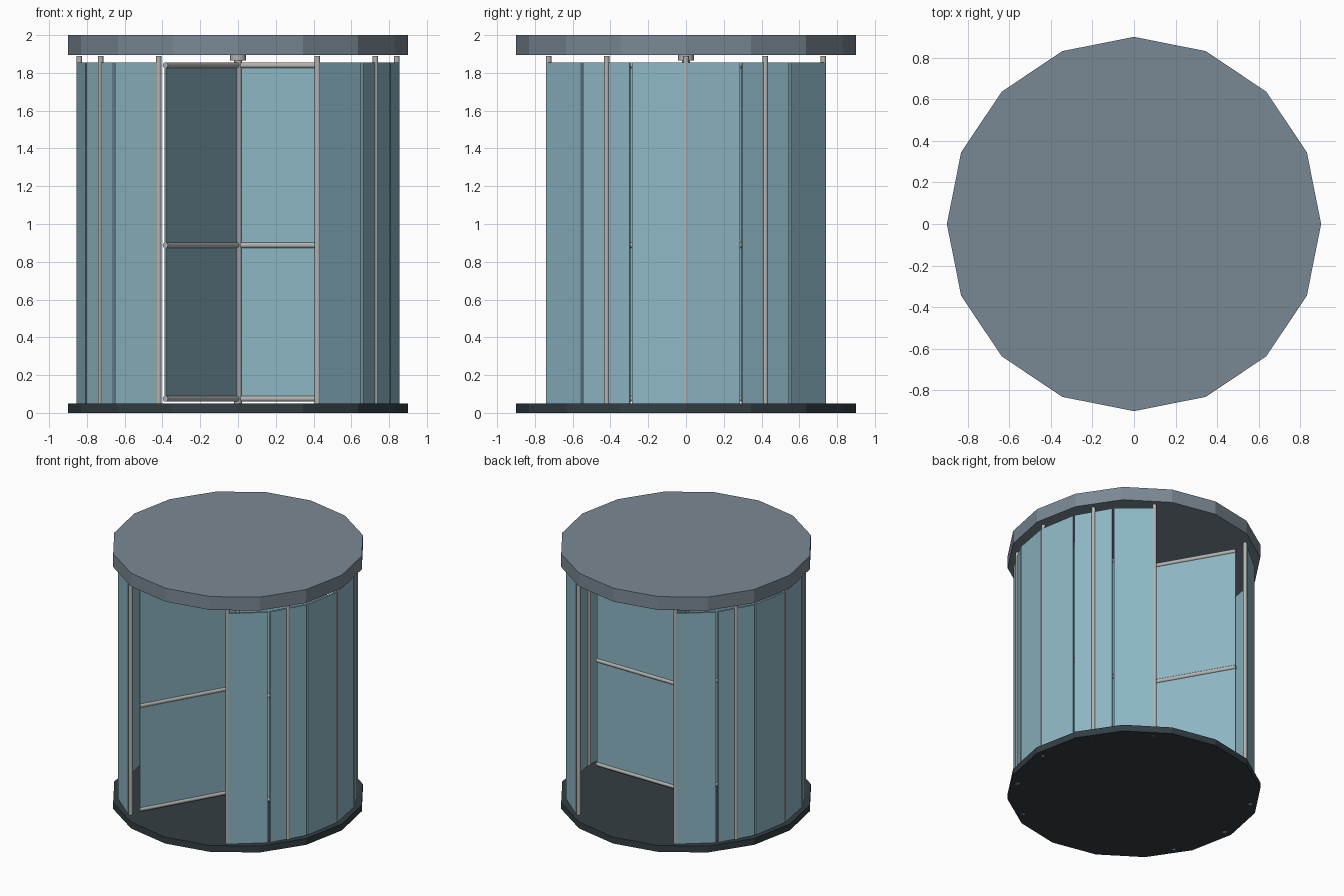
import bpy
from math import radians, cos, sin, pi
from mathutils import Matrix, Vector

if "Cube" in bpy.data.objects:
    bpy.data.objects.remove(bpy.data.objects["Cube"], do_unlink=True)


def material(name, rgb):
    mat = bpy.data.materials.new(name)
    mat.use_nodes = True
    mat.diffuse_color = (*rgb, 1)
    mat.node_tree.nodes["Principled BSDF"].inputs["Base Color"].default_value = (*rgb, 1)
    return mat


SLATE = material("slate grey", (0.195, 0.25, 0.295))
CHARCOAL = material("dark charcoal", (0.033, 0.048, 0.055))
GLASS = material("blue glass", (0.27, 0.475, 0.56))
METAL = material("light metal", (0.45, 0.45, 0.44))


def cylinder(name, radius, start, end, mat, sides=12, smooth=True):
    """Cylinder running from start to end."""
    start, end = Vector(start), Vector(end)
    axis = end - start
    bpy.ops.mesh.primitive_cylinder_add(
        vertices=sides, radius=radius, depth=axis.length,
        location=(start + end) / 2,
        rotation=Vector((0, 0, 1)).rotation_difference(axis).to_euler())
    ob = bpy.context.object
    ob.name = name
    ob.data.materials.append(mat)
    if smooth:
        bpy.ops.object.shade_smooth_by_angle(angle=radians(40))
    return ob


def pane(name, angle, offset, size, z_mid):
    """Box whose local x points outwards at the given angle."""
    bpy.ops.mesh.primitive_cube_add(size=1)
    ob = bpy.context.object
    ob.name = name
    ob.data.transform(Matrix.Diagonal((*size, 1)))
    ob.location = (offset * cos(angle), offset * sin(angle), z_mid)
    ob.rotation_euler.z = angle
    ob.data.materials.append(GLASS)
    return ob


# Sixteen-sided floor and canopy
cylinder("floor", 0.9, (0, 0, 0), (0, 0, 0.05), CHARCOAL, 16, False)
cylinder("canopy", 0.9, (0, 0, 1.895), (0, 0, 2), SLATE, 16, False)

# Curved side walls: flat panes and posts on both sides
for side, facing in (("left", 0), ("right", pi)):
    for i in range(6):
        a = facing + radians(-50 + 20 * i)
        pane(f"{side}_wall_pane_{i + 1}", a, 0.837, (0.015, 0.282, 1.81), 0.95)
    for i in range(5):
        a = facing + radians(-60 + 30 * i)
        x, y = 0.84 * cos(a), 0.84 * sin(a)
        cylinder(f"{side}_wall_post_{i + 1}", 0.015, (x, y, 0), (x, y, 1.89), METAL)

# Central shaft with its top bearing
cylinder("central_shaft", 0.02, (0, 0, 0.04), (0, 0, 1.897), METAL)
cylinder("shaft_bearing", 0.042, (0, 0, 1.865), (0, 0, 1.897), METAL)

# Three rotating door wings with horizontal rails
for i in range(3):
    a = radians(120 * i)
    pane(f"wing_{i + 1}_glass", a, 0.385, (0.77, 0.01, 1.79), 0.955)
    for label, z in (("bottom", 0.075), ("middle", 0.888), ("top", 1.84)):
        cylinder(f"wing_{i + 1}_{label}_rail", 0.016, (0, 0, z),
                 (0.77 * cos(a), 0.77 * sin(a), z), METAL)
